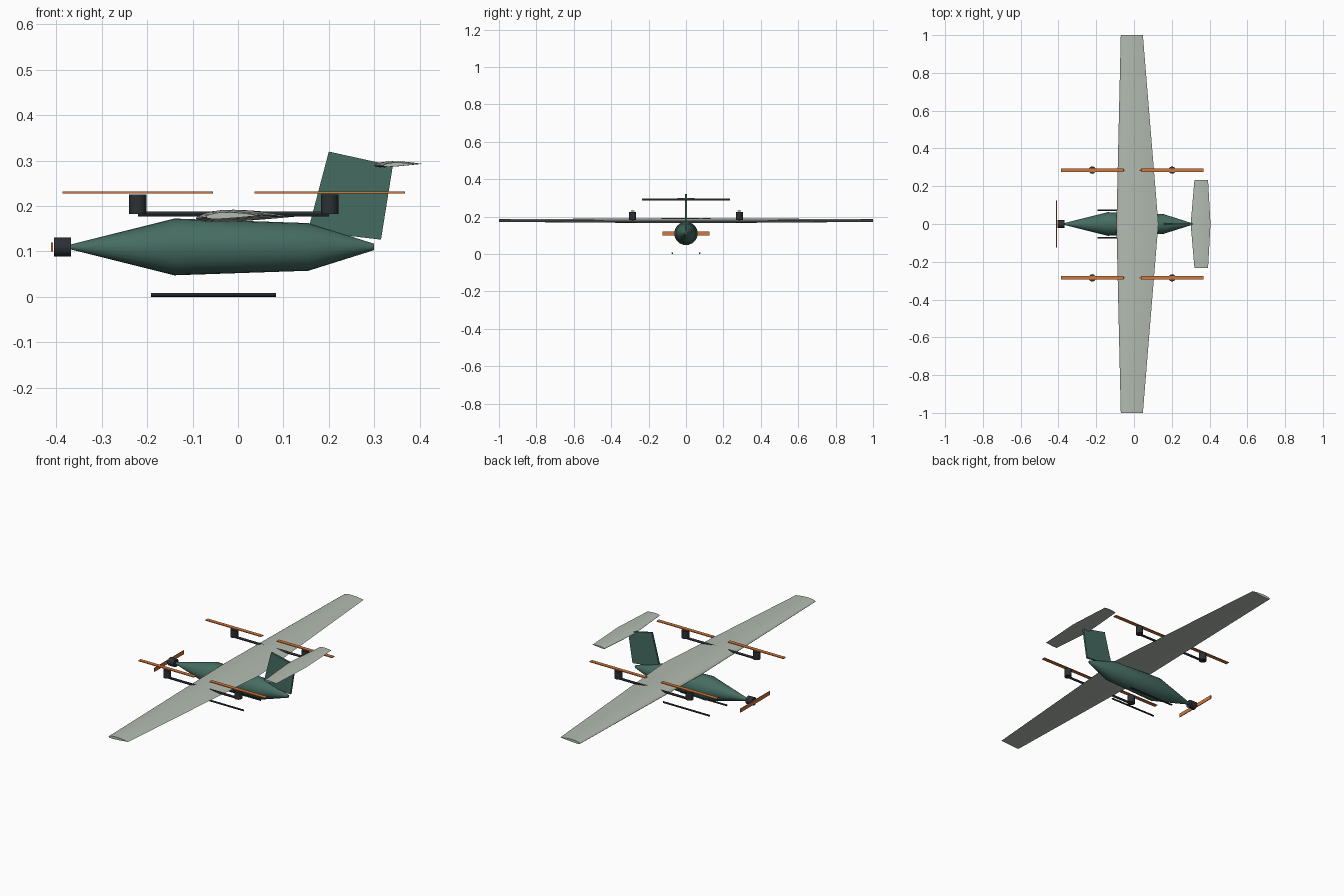
import bpy, bmesh, math
from mathutils import Vector, Matrix

if "Cube" in bpy.data.objects:
    bpy.data.objects.remove(bpy.data.objects["Cube"])


def material(name, rgb):
    m = bpy.data.materials.new(name)
    m.diffuse_color = (*rgb, 1)
    m.use_nodes = True
    m.node_tree.nodes["Principled BSDF"].inputs["Base Color"].default_value = m.diffuse_color
    return m


GREEN = material("body_green", (0.06, 0.15, 0.12))
PALE = material("wing_pale", (0.45, 0.5, 0.44))
DARK = material("dark_grey", (0.025, 0.03, 0.035))
ORANGE = material("prop_orange", (0.65, 0.19, 0.045))


def loft(name, rings, mat, smooth=True):
    """Skin a list of equal-length point rings and cap both ends."""
    bm = bmesh.new()
    loops = [[bm.verts.new(p) for p in ring] for ring in rings]
    n = len(rings[0])
    for a, b in zip(loops, loops[1:]):
        for i in range(n):
            j = (i + 1) % n
            bm.faces.new((a[i], a[j], b[j], b[i]))
    bm.faces.new(loops[0])
    bm.faces.new(loops[-1])
    bmesh.ops.recalc_face_normals(bm, faces=bm.faces)
    me = bpy.data.meshes.new(name)
    bm.to_mesh(me)
    bm.free()
    me.materials.append(mat)
    ob = bpy.data.objects.new(name, me)
    bpy.context.collection.objects.link(ob)
    if smooth:
        bpy.ops.object.select_all(action='DESELECT')
        bpy.context.view_layer.objects.active = ob
        ob.select_set(True)
        bpy.ops.object.shade_smooth_by_angle(angle=math.radians(30))
    return ob


def turned(name, start, axis, profile, mat, sides=24):
    """Round body along 'X' or 'Z'; profile is (distance, radius) pairs."""
    rings = []
    for d, r in profile:
        ring = []
        for i in range(sides):
            t = 2 * math.pi * i / sides
            u, v = r * math.cos(t), r * math.sin(t)
            ring.append(Vector(start) + Vector((d, u, v) if axis == 'X' else (u, v, d)))
        rings.append(ring)
    return loft(name, rings, mat)


def box(name, centre, size, mat):
    x, y, z = (s / 2 for s in size)
    rings = [[Vector(centre) + Vector(p) for p in
              ((-x, -y, k), (x, -y, k), (x, y, k), (-x, y, k))] for k in (-z, z)]
    return loft(name, rings, mat, False)


def airfoil(steps=12, camber=0.02, thick=0.12):
    """Closed cambered section with unit chord, as (x, z) points."""
    def point(x, side):
        t = 5 * thick * (0.2969 * x ** 0.5 - 0.126 * x - 0.3516 * x ** 2
                         + 0.2843 * x ** 3 - 0.1036 * x ** 4)
        p = 0.4
        c = camber / p ** 2 * (2 * p * x - x * x) if x < p else \
            camber / (1 - p) ** 2 * (1 - 2 * p + 2 * p * x - x * x)
        return x, c + side * t
    xs = [(1 - math.cos(math.pi * i / steps)) / 2 for i in range(steps + 1)]
    return [point(x, 1) for x in reversed(xs)] + [point(x, -1) for x in xs[1:-1]]


def wing(name, half_span, root, tip):
    """Tapered wing; root and tip are (leading x, trailing x, z, trailing rise)."""
    rings = []
    for y, (le, te, z, rise) in ((-half_span, tip), (0, root), (half_span, tip)):
        c = te - le
        rings.append([(le + c * x, y, z + c * h + rise * x) for x, h in airfoil()])
    return loft(name, rings, PALE)


# fuselage
turned("fuselage", (0, 0, 0.11), 'X',
       [(-0.37, 0.005), (-0.14, 0.0625), (0.155, 0.0525), (0.30, 0.007)], GREEN)

# main wing and tailplane
wing("main_wing", 1.0, (-0.093, 0.129, 0.173, 0.004), (-0.07, 0.047, 0.176, 0.003))
wing("tailplane", 0.234, (0.30, 0.405, 0.289, 0.004), (0.32, 0.392, 0.289, 0.003))

# swept vertical fin
outline = ((0.20, 0.32), (0.341, 0.289), (0.315, 0.126), (0.154, 0.145))
loft("vertical_fin", [[(x, y, z) for x, z in outline] for y in (-0.005, 0.005)],
     GREEN, False)

# nose motor and propeller
turned("nose_motor", (-0.405, 0, 0.11), 'X', [(0, 0.021), (0.037, 0.021)], DARK)
box("nose_propeller", (-0.41, 0, 0.11), (0.004, 0.25, 0.02), ORANGE)

for side, y in (("left", 0.285), ("right", -0.285)):
    # lift boom under each rotor pair
    turned(f"{side}_boom", (-0.22, y, 0.1825), 'X', [(0, 0.006), (0.421, 0.006)], DARK, 12)
    # lift motors and rotors
    for end, x in (("front", -0.221), ("rear", 0.202)):
        turned(f"{side}_{end}_motor", (x, y, 0.183), 'Z',
               [(0, 0.019), (0.042, 0.019)], DARK)
        box(f"{side}_{end}_rotor", (x, y, 0.23), (0.331, 0.02, 0.004), ORANGE)
    # landing skid
    turned(f"{side}_skid", (-0.192, math.copysign(0.073, y), 0.0045), 'X',
           [(0, 0.0045), (0.276, 0.0045)], DARK, 12)
